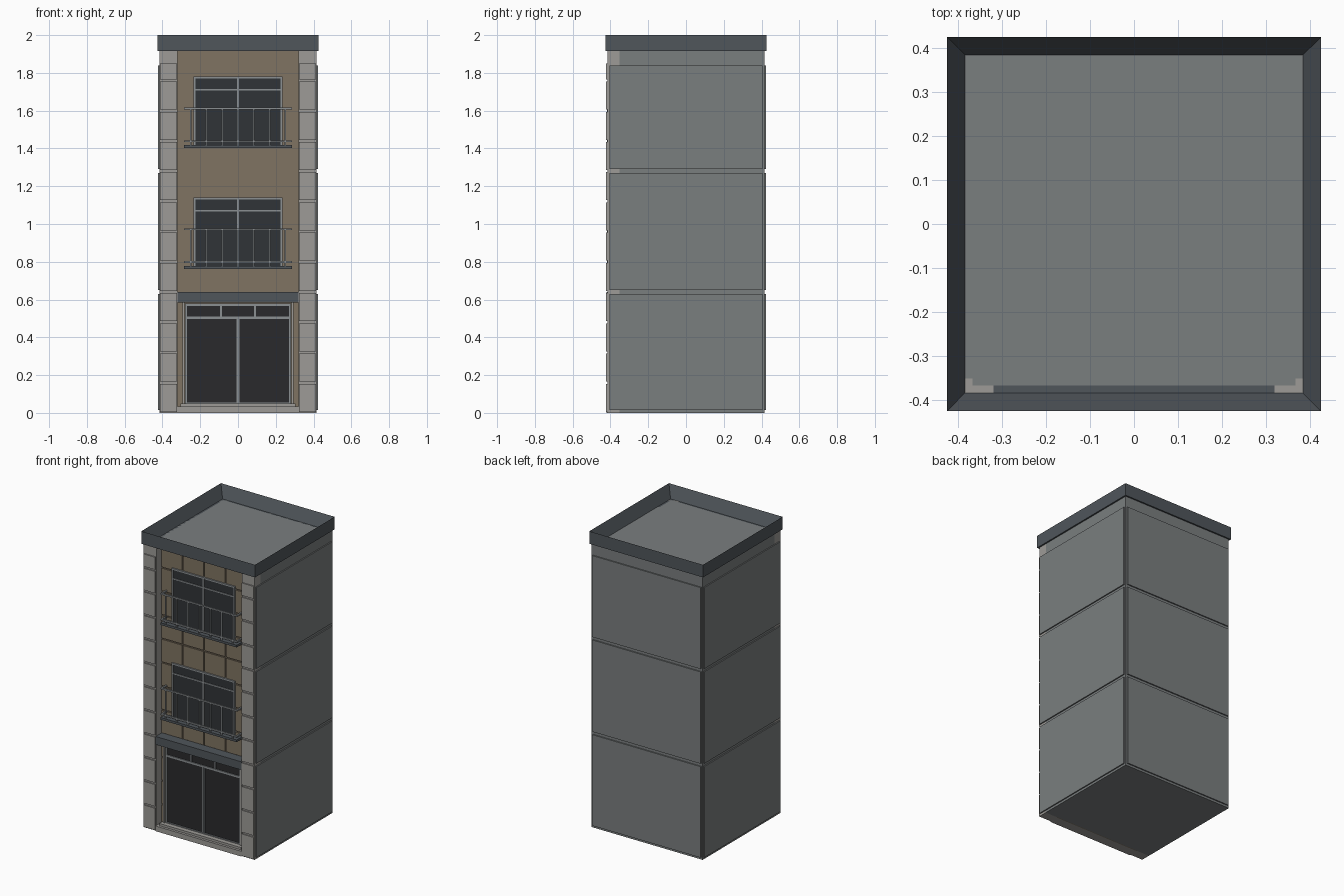
import bpy, bmesh

if "Cube" in bpy.data.objects:
    bpy.data.objects.remove(bpy.data.objects["Cube"])

def mat(name, r, g, b):
    m = bpy.data.materials.new(name)
    m.diffuse_color = (r, g, b, 1)
    m.use_nodes = True
    m.node_tree.nodes["Principled BSDF"].inputs["Base Color"].default_value = m.diffuse_color
    return m

WALL = mat("wall_grey", .195, .209, .212)
STONE = mat("pale_stone", .34, .33, .31)
TAN = mat("tan_cladding", .216, .174, .122)
DARK = mat("dark_trim", .08, .093, .105)
METAL = mat("frame_metal", .26, .28, .29)
GLASS = mat("window_glass", .03, .034, .038)
DOOR = mat("door_glass", .023, .023, .025)

def add_box(bm, x0, x1, y0, y1, z0, z1):
    vs = bmesh.ops.create_cube(bm, size=1)["verts"]
    for v in vs:
        v.co = ((x0 + x1) / 2 + v.co.x * (x1 - x0),
                (y0 + y1) / 2 + v.co.y * (y1 - y0),
                (z0 + z1) / 2 + v.co.z * (z1 - z0))

def finish(name, bm, material):
    me = bpy.data.meshes.new(name)
    bm.to_mesh(me)
    bm.free()
    me.materials.append(material)
    ob = bpy.data.objects.new(name, me)
    bpy.context.collection.objects.link(ob)
    return ob

def boxes(name, items, material):
    bm = bmesh.new()
    for b in items:
        add_box(bm, *b)
    return finish(name, bm, material)

# Main body, with the front bay set back between two pilasters
boxes("building_core", [(-.415, .415, -.352, .415, 0, 1.92)], WALL)
boxes("pilasters", [(x, x + .095, -.415, -.352, 0, 1.92) for x in (-.415, .32)], STONE)

# Stone blocks on the pilasters
boxes("pilaster_blocks",
      [(x, x + .088, -.423, -.414, k * .16 + .006, min(k * .16 + .154, 1.85))
       for x in (-.412, .324) for k in range(12)], STONE)

# Storey panels on the sides and back
floors = [(.015, .63), (.65, 1.27), (1.29, 1.84)]
panels = []
for z0, z1 in floors:
    panels += [(-.423, -.414, -.405, .405, z0, z1),
               (.414, .423, -.405, .405, z0, z1),
               (-.405, .405, .414, .423, z0, z1)]
boxes("wall_panels", panels, WALL)

# Parapet with sunken roof
bm = bmesh.new()
add_box(bm, -.425, .425, -.425, .425, 1.915, 2)
bm.faces.ensure_lookup_table()
top = max(bm.faces, key=lambda f: f.calc_center_median().z)
bmesh.ops.inset_region(bm, faces=[top], thickness=.058)
bmesh.ops.translate(bm, verts=top.verts, vec=(0, 0, -.08))
finish("parapet", bm, DARK)
boxes("roof_deck", [(-.367, .367, -.367, .367, 1.918, 1.923)], WALL)

# Tan cladding on the front bay
boxes("cladding_backing", [(-.32, .32, -.356, -.351, 0, 1.918)], TAN)
boxes("cladding_panels",
      [(-.316 + c * .16, -.164 + c * .16, -.363, -.355, k * .16 + .004, k * .16 + .156)
       for c in range(4) for k in range(12)], TAN)

def frame(x, z0, z1, t, y0, y1):
    """Four bars around a rectangle, centred on x = 0."""
    return [(-x, -x + t, y0, y1, z0, z1), (x - t, x, y0, y1, z0, z1),
            (-x + t, x - t, y0, y1, z0, z0 + t), (-x + t, x - t, y0, y1, z1 - t, z1)]

# Upper windows and balconies
for label, z in (("first", .763), ("second", 1.403)):
    boxes(label + "_window_glass", [(-.23, .23, -.366, -.355, z + .005, z + .373)], GLASS)
    boxes(label + "_window_frame",
          frame(.236, z, z + .378, .01, -.372, -.355) +
          [(-.004, .004, -.371, -.36, z + .01, z + .368),
           (-.226, -.004, -.371, -.36, z + .304, z + .312),
           (.004, .226, -.371, -.36, z + .304, z + .312)], METAL)
    boxes(label + "_balcony_slab", [(-.285, .285, -.422, -.355, z, z + .015)], DARK)
    rails = []
    for h in (z + .03, z + .204):
        rails.append((-.285, .285, -.418, -.408, h, h + .01))
        rails += [(s * .28 - .005, s * .28 + .005, -.408, -.355, h, h + .01) for s in (-1, 1)]
    balusters = [(x - .004, x + .004, -.417, -.409, z + .012, z + .21)
                 for x in [i * .0835 for i in range(-3, 4)]]
    boxes(label + "_balcony_railing", rails + balusters, METAL)

# Canopy band above the entrance
boxes("entrance_canopy", [(-.32, .32, -.422, -.352, .585, .64)], DARK)

# Entrance door with transom lights
boxes("door_glass", [(-.275, .275, -.367, -.355, .05, .575)], DOOR)
boxes("door_frame",
      frame(.28, .045, .578, .011, -.374, -.355) +
      [(-.269, .269, -.373, -.36, .497, .51)] +
      [(x - .004, x + .004, -.372, -.36, .51, .567) for x in (-.09, .09)] +
      [(x - .004, x + .004, -.372, -.36, .05, .497) for x in (-.005, .005)], METAL)
boxes("door_jambs", [(x, x + .012, -.38, -.355, .05, .585) for x in (-.294, .282)], STONE)

# Entrance steps
boxes("entrance_steps", [(-.32, .32, -.422, -.352, 0, .035),
                         (-.305, .305, -.405, -.352, .035, .05)], STONE)
